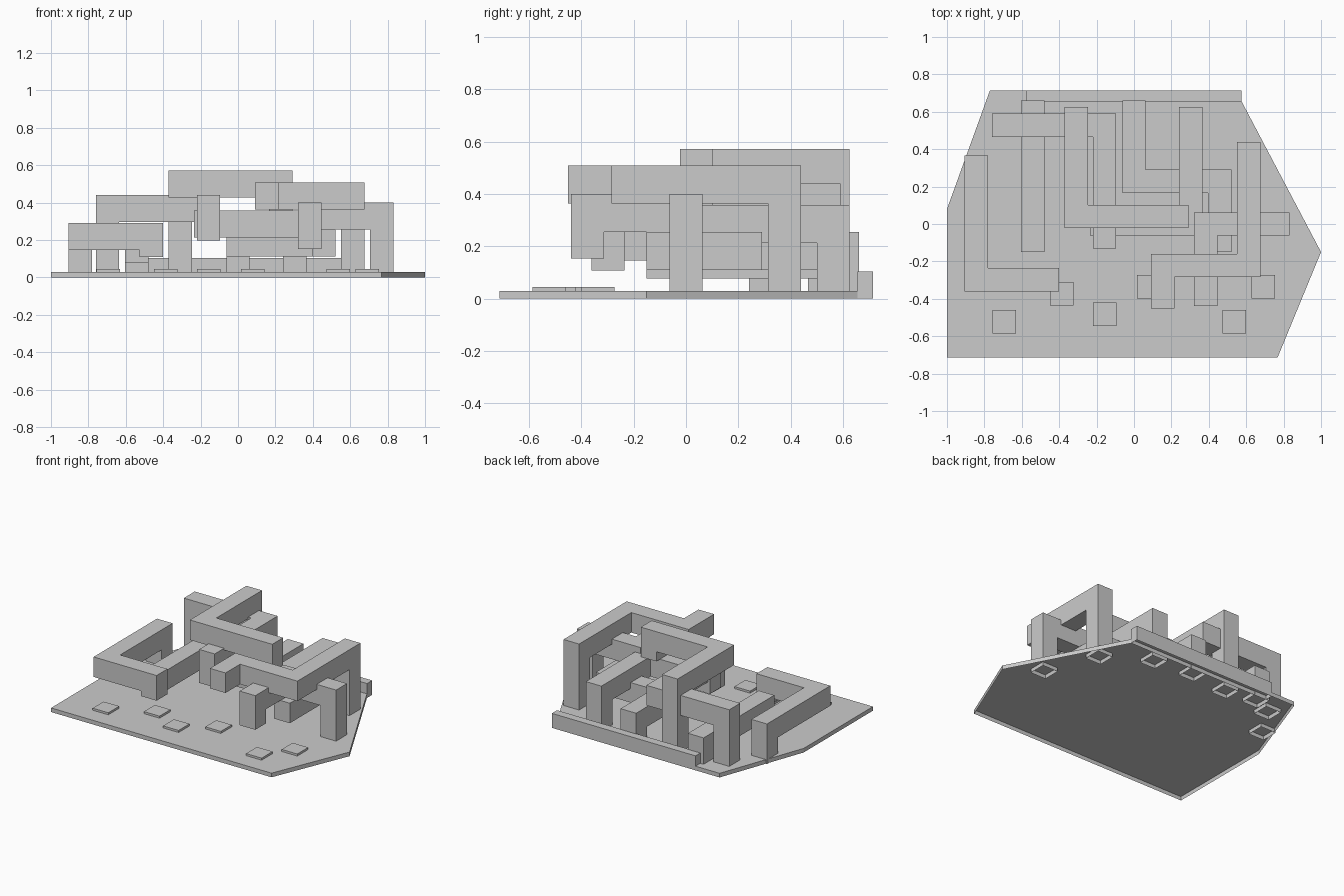
import bpy
import bmesh
from mathutils import Vector

cube = bpy.data.objects.get("Cube")
if cube:
    bpy.data.objects.remove(cube, do_unlink=True)

# Single plain grey finish
grey = bpy.data.materials.new("plain_grey")
grey.use_nodes = True
color = (0.6, 0.6, 0.6, 1)
grey.diffuse_color = color
grey.node_tree.nodes["Principled BSDF"].inputs["Base Color"].default_value = color

FLOOR = 0.03                                # top of the base plate
SKIN = 0.003                                # thickness of the hollow shells
HALF = Vector((0.0625, 0.0625, 0.0725))     # half thickness of a beam along each axis


def finish(name, bm):
    bmesh.ops.recalc_face_normals(bm, faces=bm.faces)
    mesh = bpy.data.meshes.new(name)
    bm.to_mesh(mesh)
    bm.free()
    mesh.materials.append(grey)
    obj = bpy.data.objects.new(name, mesh)
    bpy.context.collection.objects.link(obj)


def add_box(bm, low, high):
    low, high = Vector(low), Vector(high)
    verts = bmesh.ops.create_cube(bm, size=1)["verts"]
    for v in verts:
        v.co = (low + high) / 2 + v.co * (high - low)


def hollow_underside(bm):
    """Recess the lowest face up to just under the plate's top, leaving a thin rim."""
    bmesh.ops.recalc_face_normals(bm, faces=bm.faces)
    foot = min(bm.faces, key=lambda f: f.calc_center_median().z)
    bmesh.ops.inset_individual(bm, faces=[foot], thickness=SKIN)
    for v in foot.verts:
        v.co.z = FLOOR - SKIN


def beam(name, path):
    """Sweep a rectangular section along a square-cornered path with mitred corners."""
    pts = [Vector(p) for p in path]
    dirs = [(b - a).normalized() for a, b in zip(pts, pts[1:])]
    corners = ((1, 1), (-1, 1), (-1, -1), (1, -1))
    ring = [pts[0] + Vector((HALF.x * a, HALF.y * b, 0)) for a, b in corners]
    bm = bmesh.new()
    prev = [bm.verts.new(c) for c in ring]
    bm.faces.new(prev)
    for i, d in enumerate(dirs):
        end = pts[i + 1]
        normal = d
        if i + 1 < len(dirs):
            both = d + dirs[i + 1]
            normal = Vector([both[k] / HALF[k] for k in range(3)])
        ring = [c + d * ((end - c).dot(normal) / d.dot(normal)) for c in ring]
        verts = [bm.verts.new(c) for c in ring]
        for k in range(4):
            j = (k + 1) % 4
            bm.faces.new((prev[k], prev[j], verts[j], verts[k]))
        prev = verts
    bm.faces.new(prev)
    hollow_underside(bm)
    finish(name, bm)


# Each beam: foot position, height of its run, plan turns, optional drop at the tip
beams = {
    "left_beam": ((-0.843, 0.303), 0.218, [(-0.843, -0.298), (-0.463, -0.298)], 0.108),
    "back_left_beam": ((-0.698, 0.528), 0.368, [(-0.158, 0.528), (-0.158, -0.068)], 0.198),
    "low_straight_beam": ((-0.541, 0.598), 0.149, [(-0.541, -0.15)], None),
    "tallest_beam": ((-0.308, 0.563), 0.5, [(-0.308, 0.04), (0.228, 0.04)], 0.357),
    "middle_beam": ((0.303, 0.563), 0.285, [(0.303, 0), (-0.235, 0)], None),
    "low_stepped_beam": ((0, 0.598), 0.183, [(0, 0.228), (0.458, 0.228), (0.458, -0.15)], None),
    "high_stepped_beam": ((0.613, 0.376), 0.436, [(0.613, -0.222), (0.153, -0.222), (0.153, -0.451)], None),
    "right_beam": ((0.768, 0), 0.328, [(0.383, 0), (0.383, -0.376)], 0.153),
}
for name, (foot, height, turns, drop) in beams.items():
    path = [(*foot, 0), (*foot, height)] + [(*t, height) for t in turns]
    if drop is not None:
        path.append((*turns[-1], drop))
    beam(name, path)

# Base plate: a hollow tray, notched at the back for the wall
outline = [(-1, -0.713), (0.768, -0.713), (1, -0.15), (0.575, 0.656),
           (-0.577, 0.656), (-0.577, 0.715), (-0.77, 0.715), (-1, 0.08)]
bm = bmesh.new()
face = bm.faces.new([bm.verts.new((x, y, 0)) for x, y in outline])
# keep the lower face so that the tray starts as a closed solid
top = bmesh.ops.extrude_face_region(bm, geom=[face], use_keep_orig=True)["geom"]
for v in top:
    if isinstance(v, bmesh.types.BMVert):
        v.co.z = FLOOR
hollow_underside(bm)
finish("base_plate", bm)

# Low wall along the back edge
bm = bmesh.new()
add_box(bm, (-0.577, 0.656, 0), (0.575, 0.715, 0.105))
hollow_underside(bm)
finish("back_wall", bm)

# Thin square pads on the open front area
pads = [(-0.693, -0.523), (-0.387, -0.373), (-0.157, -0.483),
        (0.079, -0.336), (0.537, -0.523), (0.692, -0.336)]
for i, (x, y) in enumerate(pads):
    bm = bmesh.new()
    add_box(bm, (x - HALF.x, y - HALF.y, FLOOR - SKIN / 2), (x + HALF.x, y + HALF.y, 0.045))
    finish(f"floor_pad_{i + 1}", bm)
